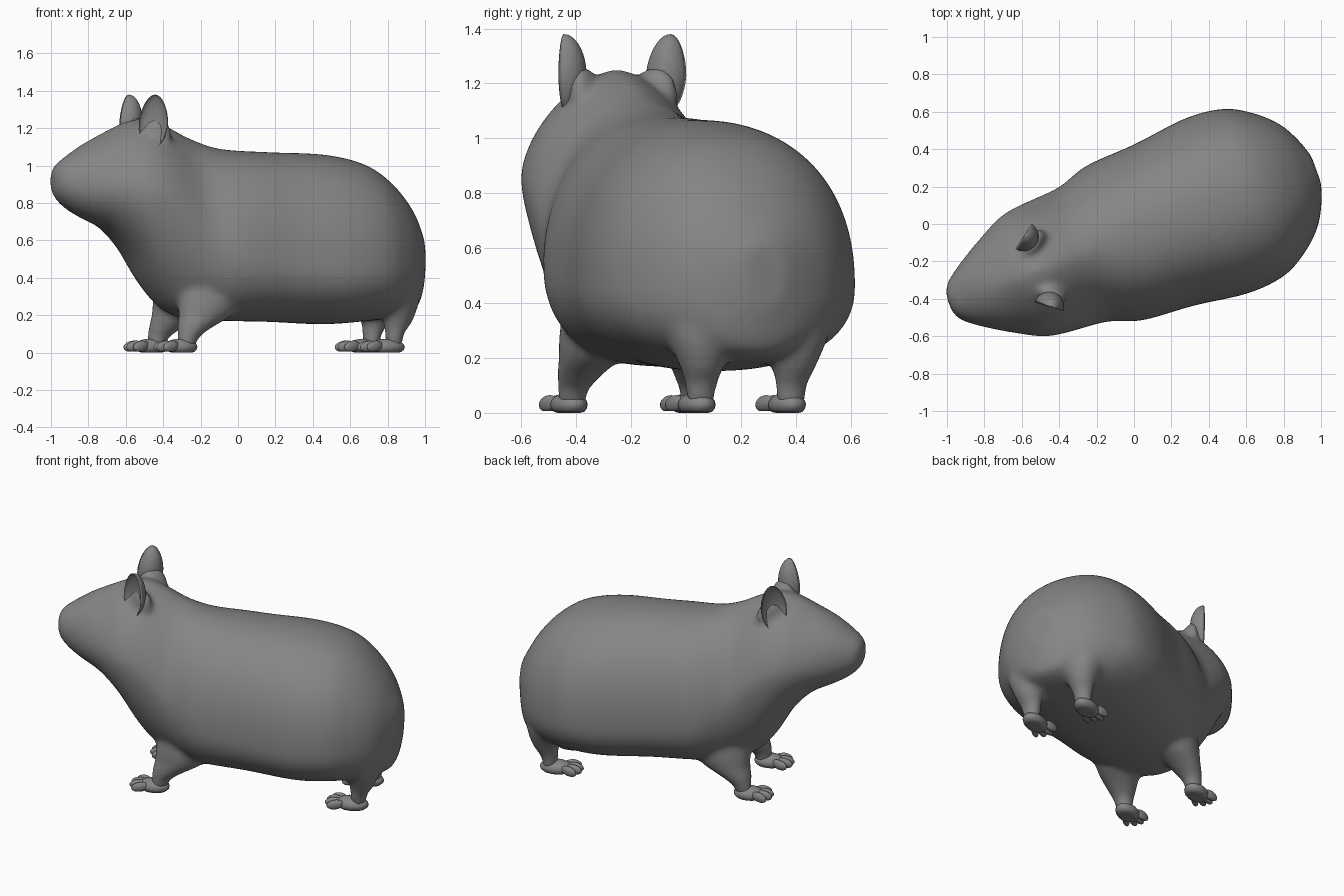
import bpy, bmesh, math
from mathutils import Matrix, Vector

if "Cube" in bpy.data.objects:
    bpy.data.objects.remove(bpy.data.objects["Cube"])

# Animal is built along its own axis (nose at -u), then turned into place
PLACE = Matrix.Rotation(math.radians(20), 4, 'Z') @ Matrix.Translation((0, -0.06, 0))

# Dark grey coat
coat = bpy.data.materials.new("dark_grey")
coat.diffuse_color = (0.235, 0.235, 0.235, 1)
coat.use_nodes = True
coat.node_tree.nodes["Principled BSDF"].inputs["Base Color"].default_value = coat.diffuse_color


def finish(bm, name):
    bmesh.ops.recalc_face_normals(bm, faces=bm.faces)
    bm.transform(PLACE)
    me = bpy.data.meshes.new(name)
    bm.to_mesh(me)
    bm.free()
    me.materials.append(coat)
    for p in me.polygons:
        p.use_smooth = True
    ob = bpy.data.objects.new(name, me)
    bpy.context.collection.objects.link(ob)
    return ob


def refine(rows, steps):
    """Catmull-Rom interpolation of a list of section tuples."""
    out = []
    for i in range(len(rows) - 1):
        a, b = rows[max(i - 1, 0)], rows[i]
        c, d = rows[i + 1], rows[min(i + 2, len(rows) - 1)]
        for k in range(steps):
            t = k / steps
            out.append([0.5 * (2 * q + (r - p) * t + (2 * p - 5 * q + 4 * r - s) * t * t
                               + (3 * q - p - 3 * r + s) * t ** 3)
                        for p, q, r, s in zip(a, b, c, d)])
    return out + [list(rows[-1])]


def loft(bm, rings):
    rings = [[bm.verts.new(p) for p in ring] for ring in rings]
    for a, b in zip(rings, rings[1:]):
        for i in range(len(a)):
            j = (i + 1) % len(a)
            bm.faces.new((a[i], a[j], b[j], b[i]))
    bm.faces.new(rings[0])
    bm.faces.new(rings[-1])


def spow(x, e):
    return math.copysign(abs(x) ** e, x)


def ramp(u, u0, u1, a, b):
    t = min(max((u - u0) / (u1 - u0), 0), 1)
    return a + (b - a) * t * t * (3 - 2 * t)


def body_ring(u, zb, zm, zt, hw, n=64):
    # crown of the head is peaked, the back is full
    top = ramp(u, -.45, .05, 1.6, 2.2) + ramp(u, -1.0, -.7, .45, 0)
    low = ramp(u, -.5, -.1, 2.0, 2.25)
    ring = []
    for i in range(n):
        a = 2 * math.pi * i / n
        e = 2 / (top if math.sin(a) > 0 else low)
        c, s = spow(math.cos(a), e), spow(math.sin(a), e)
        ring.append((u, hw * c, zm + s * ((zt - zm) if s > 0 else (zm - zb))))
    return ring


def leg_ring(u, v, z, ru, rv, side, n=20):
    return [(u + ru * math.cos(2 * math.pi * i / n),
             side * v + rv * math.sin(2 * math.pi * i / n), z) for i in range(n)]


def ball(bm, centre, size, yaw=0.0, tilt=0.0):
    m = (Matrix.Translation(centre) @ Matrix.Rotation(yaw, 4, 'Z')
         @ Matrix.Rotation(tilt, 4, 'Y') @ Matrix.Diagonal((*size, 1)))
    bmesh.ops.create_uvsphere(bm, u_segments=16, v_segments=10, radius=1, matrix=m)


# Trunk sections: position, belly, widest height, back, half width
BODY = [(-1.075, .87, .92, .97, .045), (-1.05, .82, .91, 1.01, .10),
        (-.99, .765, .90, 1.055, .15), (-.90, .715, .89, 1.115, .21),
        (-.78, .655, .88, 1.18, .28), (-.66, .53, .86, 1.235, .34),
        (-.55, .35, .82, 1.25, .362), (-.44, .23, .74, 1.215, .37),
        (-.30, .18, .60, 1.145, .385), (-.13, .17, .52, 1.09, .44),
        (.15, .165, .48, 1.072, .46), (.45, .152, .46, 1.06, .497),
        (.66, .165, .46, 1.015, .475), (.80, .18, .46, .93, .40),
        (.91, .20, .47, .81, .30), (.975, .24, .49, .70, .19), (1.015, .38, .53, .62, .08)]
# Leg sections: u, v, z, radius along, radius across
FRONT = [(-.40, .235, .03, .05, .052), (-.39, .235, .08, .058, .055),
         (-.345, .225, .14, .10, .082), (-.285, .21, .20, .148, .108),
         (-.255, .20, .28, .175, .125), (-.24, .19, .40, .17, .12)]
REAR = [(.80, .175, .03, .045, .052), (.805, .175, .10, .052, .06),
        (.825, .18, .18, .082, .085), (.81, .19, .30, .125, .125), (.78, .2, .42, .12, .12)]

# Body with legs and ear roots, fused into one smooth skin
bm = bmesh.new()
loft(bm, [body_ring(*r) for r in refine(BODY, 6)])
for side in (-1, 1):
    for leg in (FRONT, REAR):
        loft(bm, [leg_ring(*r, side) for r in refine(leg, 4)])
    ball(bm, (-.545, side * .14, 1.16), (.095, .05, .105), side * .6)
body = finish(bm, "body")
rm = body.modifiers.new("fuse", 'REMESH')
rm.mode = 'VOXEL'
rm.voxel_size = 0.016
rm.use_smooth_shade = True
sm = body.modifiers.new("soften", 'SMOOTH')
sm.factor = 0.5
sm.iterations = 14

# Feet: flat pad, four splayed toes
for part, u0, v0, long in (("front", -.395, .235, 0), ("rear", .80, .175, .015)):
    for side, label in ((-1, "right"), (1, "left")):
        bm = bmesh.new()
        v = side * v0
        ball(bm, (u0 - .04, v, .03), (.095 + long / 2, .064, .045))
        for k in (-1.5, -.5, .5, 1.5):
            reach = .138 + long - .014 * abs(k) ** 1.5
            ball(bm, (u0 - reach, v + k * .036, .034), (.052, .02, .03), k * -.2, -.15)
        for w in bm.verts:
            w.co.z = max(w.co.z, .006 if w.co.x < u0 - .09 else 0)
        finish(bm, f"{part}_{label}_foot")

# Ears: cupped shells opening forward and outward
for side, label in ((-1, "right"), (1, "left")):
    bm = bmesh.new()
    bmesh.ops.create_uvsphere(bm, u_segments=28, v_segments=18, radius=1)
    for w in bm.verts:
        x, y, z = w.co
        if y > 0:
            y *= -.5
        taper = 1 - .15 * max(z, 0)
        w.co = Vector((x * .08 * taper, y * .08, z * .145))
    bm.transform(Matrix.Translation((-.577, .2, 1.235))
                 @ Matrix.Rotation(math.radians(37), 4, 'Z')
                 @ Matrix.Rotation(math.radians(5), 4, 'Y'))
    if side < 0:
        bm.transform(Matrix.Diagonal((1, -1, 1, 1)))
    finish(bm, f"{label}_ear")
